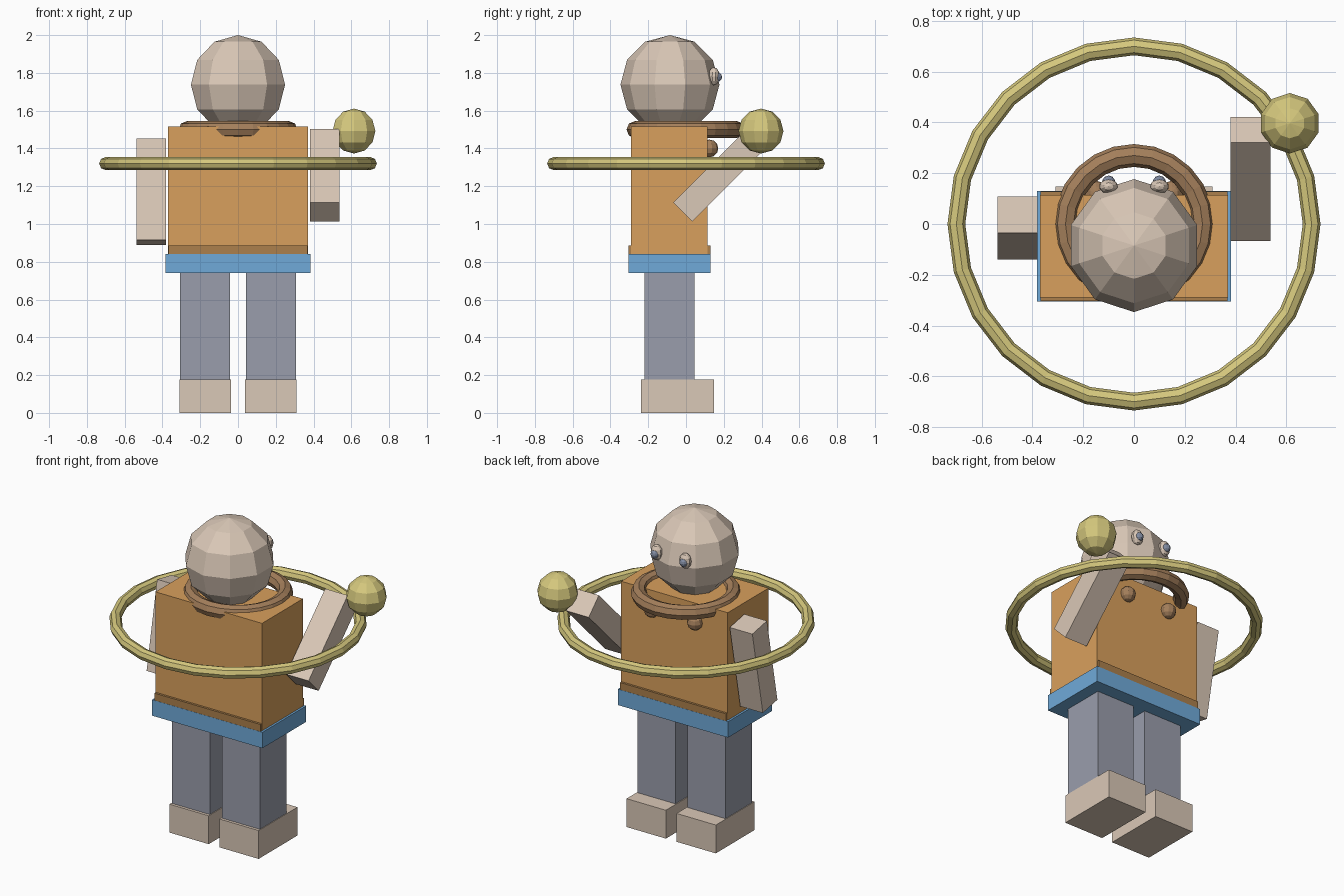
import bpy
from math import radians

cube = bpy.data.objects.get("Cube")
if cube:
    bpy.data.objects.remove(cube, do_unlink=True)


def material(name, rgb):
    """Flat colour given as 0-255 display values, stored as linear."""
    linear = [((c / 255 + 0.055) / 1.055) ** 2.4 for c in rgb]
    mat = bpy.data.materials.new(name)
    mat.use_nodes = True
    mat.diffuse_color = (*linear, 1)
    shader = mat.node_tree.nodes["Principled BSDF"]
    shader.inputs["Base Color"].default_value = (*linear, 1)
    return mat


skin = material("skin", (218, 200, 183))
orange = material("orange cloth", (217, 160, 93))
blue = material("blue belt", (112, 170, 217))
grey = material("grey trousers", (154, 158, 172))
gold = material("pale gold", (213, 200, 125))
brown = material("collar brown", (164, 127, 91))
tan = material("hem brown", (172, 128, 76))
pupil_grey = material("pupil blue grey", (128, 138, 160))


def finish(name, mat):
    obj = bpy.context.object
    obj.name = name
    obj.data.name = name
    obj.data.materials.append(mat)
    return obj


def box(name, mat, centre, size, tilt=0):
    bpy.ops.mesh.primitive_cube_add(size=1, location=centre,
                                    rotation=(radians(tilt), 0, 0))
    bpy.context.object.scale = size
    return finish(name, mat)


def block(name, mat, x, y, z):
    """Upright box from its (low, high) range on each axis."""
    ranges = (x, y, z)
    return box(name, mat, [(a + b) / 2 for a, b in ranges],
               [b - a for a, b in ranges])


def ball(name, mat, centre, radii):
    bpy.ops.mesh.primitive_uv_sphere_add(segments=10, ring_count=6, radius=1,
                                         location=centre)
    bpy.context.object.scale = radii
    return finish(name, mat)


def ring(name, mat, z, major, minor):
    bpy.ops.mesh.primitive_torus_add(location=(0, 0, z), major_radius=major,
                                     minor_radius=minor, major_segments=24,
                                     minor_segments=8)
    return finish(name, mat)


# Body
block("torso", orange, (-0.37, 0.37), (-0.29, 0.115), (0.8, 1.515))
block("jacket_hem", tan, (-0.368, 0.368), (-0.304, 0.129), (0.78, 0.885))
block("belt", blue, (-0.383, 0.383), (-0.305, 0.13), (0.74, 0.84))

# Head
ball("head", skin, (0, -0.085, 1.738), (0.262,) * 3)

# Paired parts
for side, s in (("left", 1), ("right", -1)):
    block(side + "_leg", grey, sorted((s * 0.042, s * 0.306)),
          (-0.22, 0.045), (0.17, 0.75))
    block(side + "_foot", skin, sorted((s * 0.037, s * 0.31)),
          (-0.238, 0.147), (0, 0.178))
    ball(side + "_eye", skin, (s * 0.1, 0.148, 1.782), (0.037, 0.03, 0.048))
    ball(side + "_pupil", pupil_grey, (s * 0.1, 0.165, 1.778), (0.026,) * 3)
    ball(side + "_collar_bead", brown, (s * 0.15, 0.124, 1.4), (0.047,) * 3)

# Arms: one raised forward, one hanging
box("left_arm", skin, (0.459, 0.177, 1.258), (0.157, 0.142, 0.55), -45)
box("right_arm", skin, (-0.459, -0.015, 1.17), (0.157, 0.147, 0.545), -11)

# Held ball, collar and hoop
ball("held_ball", gold, (0.614, 0.397, 1.492), (0.119,) * 3)
ring("collar", brown, 1.5, 0.27, 0.045)
ring("hoop", gold, 1.32, 0.7, 0.035)
